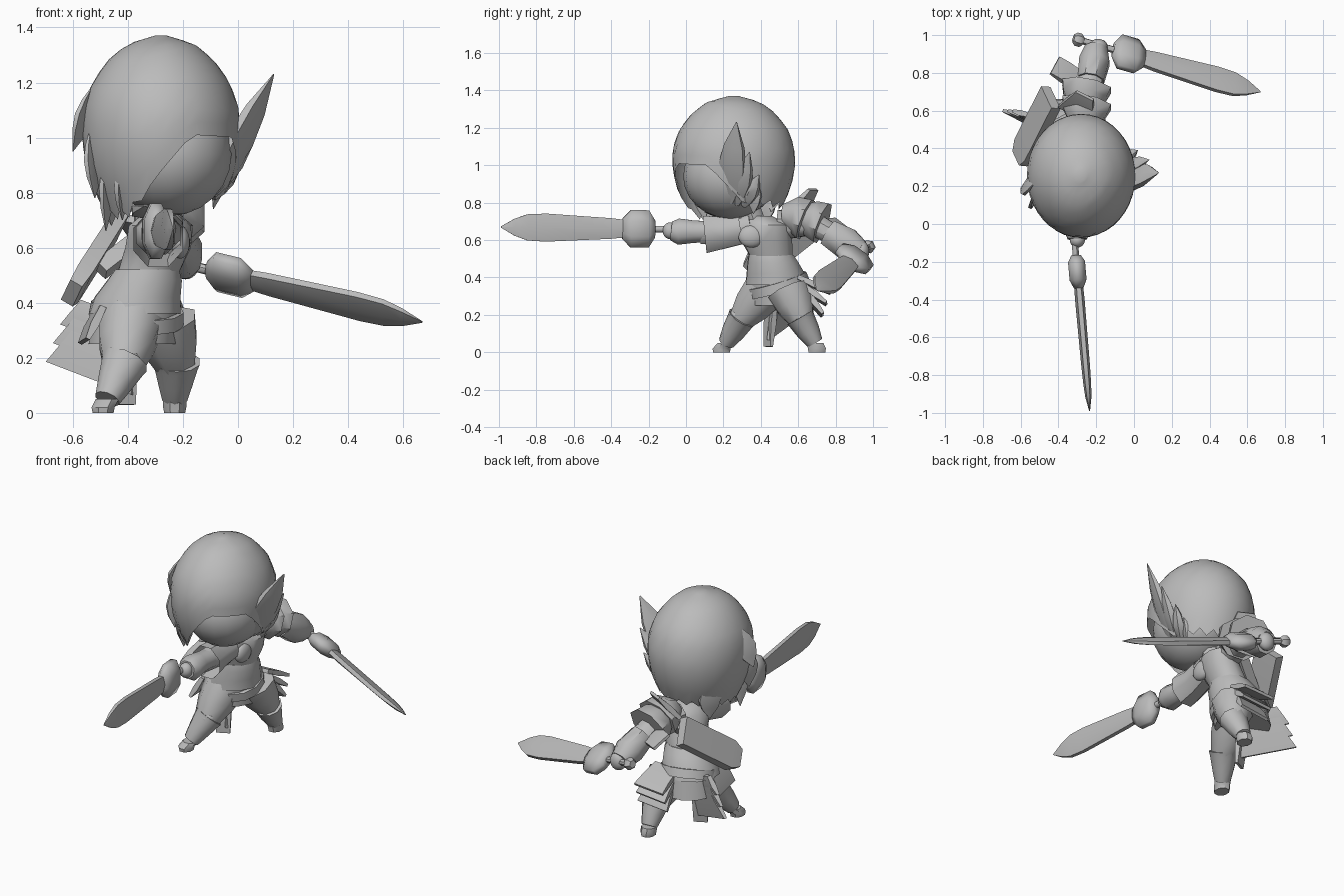
import bpy, bmesh, math
from mathutils import Vector as V

cube = bpy.data.objects.get("Cube")
if cube:
    bpy.data.objects.remove(cube, do_unlink=True)

grey = bpy.data.materials.new("plain_grey")
grey.use_nodes = True
grey.diffuse_color = (0.5, 0.5, 0.5, 1)
grey.node_tree.nodes["Principled BSDF"].inputs["Base Color"].default_value = (0.5, 0.5, 0.5, 1)


def finish(name, bm, angle=45):
    bmesh.ops.recalc_face_normals(bm, faces=bm.faces)
    mesh = bpy.data.meshes.new(name)
    bm.to_mesh(mesh)
    bm.free()
    ob = bpy.data.objects.new(name, mesh)
    bpy.context.collection.objects.link(ob)
    mesh.materials.append(grey)
    bpy.ops.object.select_all(action='DESELECT')
    bpy.context.view_layer.objects.active = ob
    ob.select_set(True)
    bpy.ops.object.shade_smooth_by_angle(angle=math.radians(angle))


def loft(name, rings, side=(0, 0, 1), n=8, caps=True, angle=45, level=False):
    """Rings are (point, half width along side, half thickness)."""
    bm = bmesh.new()
    pts = [V(r[0]) for r in rings]
    loops = []
    for i, (p, w, h) in enumerate(rings):
        d = pts[min(i + 1, len(pts) - 1)] - pts[max(i - 1, 0)]
        d = V((0, 0, 1)) if level else d.normalized()
        a = V(side)
        a = (a - d * a.dot(d)).normalized()
        b = d.cross(a)
        k = 1 / math.cos(math.pi / n)
        loop = []
        for j in range(n):
            t = math.pi * (2 * j + 1) / n
            loop.append(bm.verts.new(pts[i] + a * math.cos(t) * w * k + b * math.sin(t) * h * k))
        loops.append(loop)
    for lo, hi in zip(loops, loops[1:]):
        for j in range(n):
            bm.faces.new((lo[j], lo[(j + 1) % n], hi[(j + 1) % n], hi[j]))
    if caps:
        bm.faces.new(loops[0])
        bm.faces.new(loops[-1])
    finish(name, bm, angle)


def leaf(name, root, tip, width, thick, side, n=6):
    a, b = V(root), V(tip)
    shape = [(0, .3), (.2, .75), (.45, 1), (.7, .75), (1, .04)]
    loft(name, [(a.lerp(b, t), width * k, thick * k) for t, k in shape], side, n)


def panel(name, top, bottom, w0, w1, side):
    a, b = V(top), V(bottom)
    loft(name, [(a, w0, .012), (a.lerp(b, .55), (w0 + w1) / 2, .016), (b, w1, .008)], side, 4)


def ball(name, centre, size):
    bm = bmesh.new()
    bmesh.ops.create_uvsphere(bm, u_segments=18, v_segments=12, radius=1)
    for v in bm.verts:
        v.co = V([c + s * x for c, s, x in zip(centre, size, v.co)])
    finish(name, bm)


def interp(table, x):
    for (a, p), (b, q) in zip(table, table[1:]):
        if x <= b:
            return p + (q - p) * (x - a) / (b - a)
    return table[-1][1]


# Head and hair cap with a swept fringe and a ragged hem
ball("head", (-.25, .235, .94), (.23, .25, .225))
radius = [(.65, .62), (.72, .7), (.8, .84), (.9, .96), (1, 1.01), (1.1, 1), (1.2, .88),
          (1.28, .68), (1.34, .43), (1.37, .08)]
hem = [(-180, .72), (-150, .7), (-125, .71), (-113, .74), (-100, .82), (-67, 1.01), (-25, 1),
       (-8, .9), (10, .8), (60, .77), (110, .76), (150, .74), (180, .72)]
bm = bmesh.new()
sides, rows, grid = 40, 12, []
for j in range(sides):
    deg = -180 + 360 * j / sides
    a = math.radians(deg)
    low = interp(hem, deg) + (.035 if j % 2 and abs(deg + 45) > 70 else 0)
    col = []
    for i in range(rows + 1):
        z = low + (1.37 - low) * math.sin(math.pi / 2 * i / rows)
        r = interp(radius, z)
        col.append(bm.verts.new((-.28 + .285 * r * math.cos(a), .255 + .325 * r * math.sin(a), z)))
    grid.append(col)
for j in range(sides):
    p, q = grid[j], grid[(j + 1) % sides]
    for i in range(rows):
        bm.faces.new((p[i], q[i], q[i + 1], p[i + 1]))
bm.faces.new([c[-1] for c in grid])
finish("hair", bm, 60)
for i, (root, tip, w) in enumerate([
        ((-.53, .22, 1.17), (-.6, .19, .95), .06), ((-.53, .15, 1.02), (-.52, .12, .78), .06),
        ((-.47, .13, .95), (-.48, .15, .66), .05), ((-.42, .06, .92), (-.42, .1, .7), .05),
        ((-.05, .37, .92), (-.09, .36, .74), .04), ((-.46, .42, .9), (-.46, .42, .68), .07)]):
    leaf("hair_strand_%d" % i, root, tip, w, .015, (.4, .8, 0))

# Feathered wing ornament on the left of the head
for i, (tip, w) in enumerate([((.13, .27, 1.23), .075), ((.08, .34, 1.07), .05), ((.02, .39, .95), .04)]):
    leaf("wing_feather_%d" % i, (-.09, .23 + .04 * i, .8 - .01 * i), tip, w, .03, (.5, 1, -.2))

# Torso, skirt and belt
fwd = (.88, -.47, 0)
loft("neck", [((-.28, .38, .67), .05, .05), ((-.27, .34, .78), .05, .05)], fwd)
loft("torso", [((-.38, .49, .3), .14, .15), ((-.37, .48, .4), .14, .14), ((-.33, .46, .5), .11, .11),
               ((-.29, .43, .6), .11, .14), ((-.28, .41, .68), .1, .15), ((-.28, .39, .73), .05, .07)],
     fwd, 12, level=True)
loft("waist_sash", [((-.375, .485, .36), .165, .165), ((-.365, .48, .42), .155, .155),
                    ((-.34, .465, .48), .135, .135), ((-.33, .455, .52), .115, .12)],
     fwd, 12, level=True)
loft("belt", [((-.37, .5, .335), .17, .165), ((-.365, .485, .385), .165, .16)], (.9, -.4, 0), 12)
loft("skirt", [((-.385, .5, .25), .155, .165), ((-.37, .49, .36), .15, .16)], fwd, 12, level=True)
for i, y in enumerate((.35, .48)):
    ball("chest_plate_%d" % i, (-.21 - .015 * i, y, .62), (.035, .07, .06))

# Coat tails: a broad layered sheet behind and short layers on the left hip
hem_line = V((-.28, .16, .19))
for i in range(3):
    reach = 1 - .28 * i
    top = V((-.45, .52, .36)) + V((-.02, .01, .01)) * i
    panel("back_tail_%d" % i, top, top + V((-.09, 0, -.235)) * reach, .09, .185 - .025 * i, hem_line)
for i in range(3):
    panel("hip_tail_%d" % i, (-.29, .6 + .02 * i, .4 - .04 * i), (-.28, .77 - .02 * i, .32 - .06 * i),
          .08, .1, (1, .1, 0))
panel("right_tail", (-.5, .42, .38), (-.56, .4, .26), .08, .1, (-.1, 1, 0))
panel("loin_cloth", (-.42, .46, .3), (-.41, .44, .03), .05, .04, (1, .5, 0))

# Legs and boots
for tag, hip, knee, ankle, toe in [
        ("right", (-.39, .42, .33), (-.42, .29, .17), (-.475, .215, .05), (-.49, .19, 0)),
        ("left", (-.27, .55, .33), (-.225, .62, .17), (-.23, .69, .05), (-.23, .7, 0))]:
    h, k, a, t = V(hip), V(knee), V(ankle), V(toe)
    loft(tag + "_thigh", [(h, .115, .115), (h.lerp(k, .5), .1, .1), (k, .07, .065)], (1, 0, 0))
    loft(tag + "_boot", [(k + (k - a) * .15, .085, .075), (k, .078, .07), (k.lerp(a, .5), .062, .06),
                         (a, .045, .042)], (1, 0, 0), 10)
    loft(tag + "_foot", [(a, .042, .045), (t + V((0, 0, .02)), .042, .048), (t, .038, .045)],
         (1, 0, 0), level=True)
    ball(tag + "_knee_guard", k + V((.01, -.01, .02)), (.06, .055, .045))

# Right arm reaching forward
loft("right_upper_arm", [((-.28, .35, .67), .08, .08), ((-.29, .2, .64), .065, .065),
                         ((-.3, .08, .64), .06, .055)])
loft("right_sleeve", [((-.28, .3, .66), .08, .08), ((-.29, .2, .64), .085, .08), ((-.29, .1, .63), .1, .09)],
     caps=False)
loft("right_gauntlet", [((-.29, .13, .645), .055, .055), ((-.3, .04, .645), .06, .06),
                        ((-.3, -.04, .645), .07, .07), ((-.3, -.08, .65), .05, .05)])
ball("right_hand", (-.3, -.085, .65), (.04, .04, .045))
leaf("right_pauldron", (-.28, .36, .72), (-.34, .1, .75), .08, .03, (1, 0, 0))

# Left arm reaching back, with layered pauldron
loft("left_upper_arm", [((-.28, .5, .68), .08, .08), ((-.25, .68, .69), .065, .065),
                        ((-.22, .8, .62), .06, .055)], (1, 0, 0))
for i, y in enumerate((.52, .61)):
    loft("left_pauldron_%d" % i, [((-.27, y, .73), .07, .06), ((-.26, y + .07, .73 - .02 * i), .115, .1),
                                  ((-.25, y + .12, .71 - .02 * i), .13, .11)], (1, 0, 0))
panel("left_pauldron_crest", (-.31, .58, .74), (-.26, .68, .87), .1, .05, (1, -.5, 0))
panel("left_elbow_fin", (-.3, .76, .66), (-.42, .84, .68), .06, .06, (.2, .8, -.5))
loft("left_gauntlet", [((-.23, .76, .64), .07, .07), ((-.21, .86, .58), .08, .085),
                       ((-.2, .93, .54), .06, .06)], (1, 0, 0))
ball("left_hand", (-.19, .94, .54), (.05, .04, .055))

# Scabbard slung across the back
loft("scabbard", [((-.44, .67, .69), .085, .028), ((-.58, .39, .47), .085, .03),
                  ((-.605, .345, .435), .055, .025)], (-.12, .27, -.25), 4)
loft("back_strap", [((-.32, .56, .66), .03, .03), ((-.5, .46, .52), .03, .03)], (0, .3, .5), 4)


# Matching pair of leaf-bladed swords
def sword(tag, guard, tip, side):
    g = V(guard)
    length = (V(tip) - g).length
    d = (V(tip) - g) / length

    def part(name, rows, n, angle=45):
        loft(tag + name, [(g + d * s, w, h) for s, w, h in rows], side, n, angle=angle)
    part("_blade", [(.06, .045, .02), (.15, .055, .022), (.5, .075, .02), (.6, .07, .018),
                    (.67, .045, .014), (length, .003, .002)], 6, 65)
    part("_guard", [(-.085, .045, .025), (-.05, .1, .045), (.045, .1, .045), (.09, .055, .025)], 8, 60)
    part("_handle", [(-.28, .017, .017), (-.07, .017, .017)], 8)
    part("_pommel", [(-.31, .02, .02), (-.295, .032, .03), (-.27, .032, .03), (-.255, .02, .02)], 6)


sword("right_sword", (-.3, -.25, .66), (-.235, -.99, .67), (0, 0, 1))
sword("left_sword", (-.03, .9, .5), (.67, .7, .33), (0, -.82, .55))
